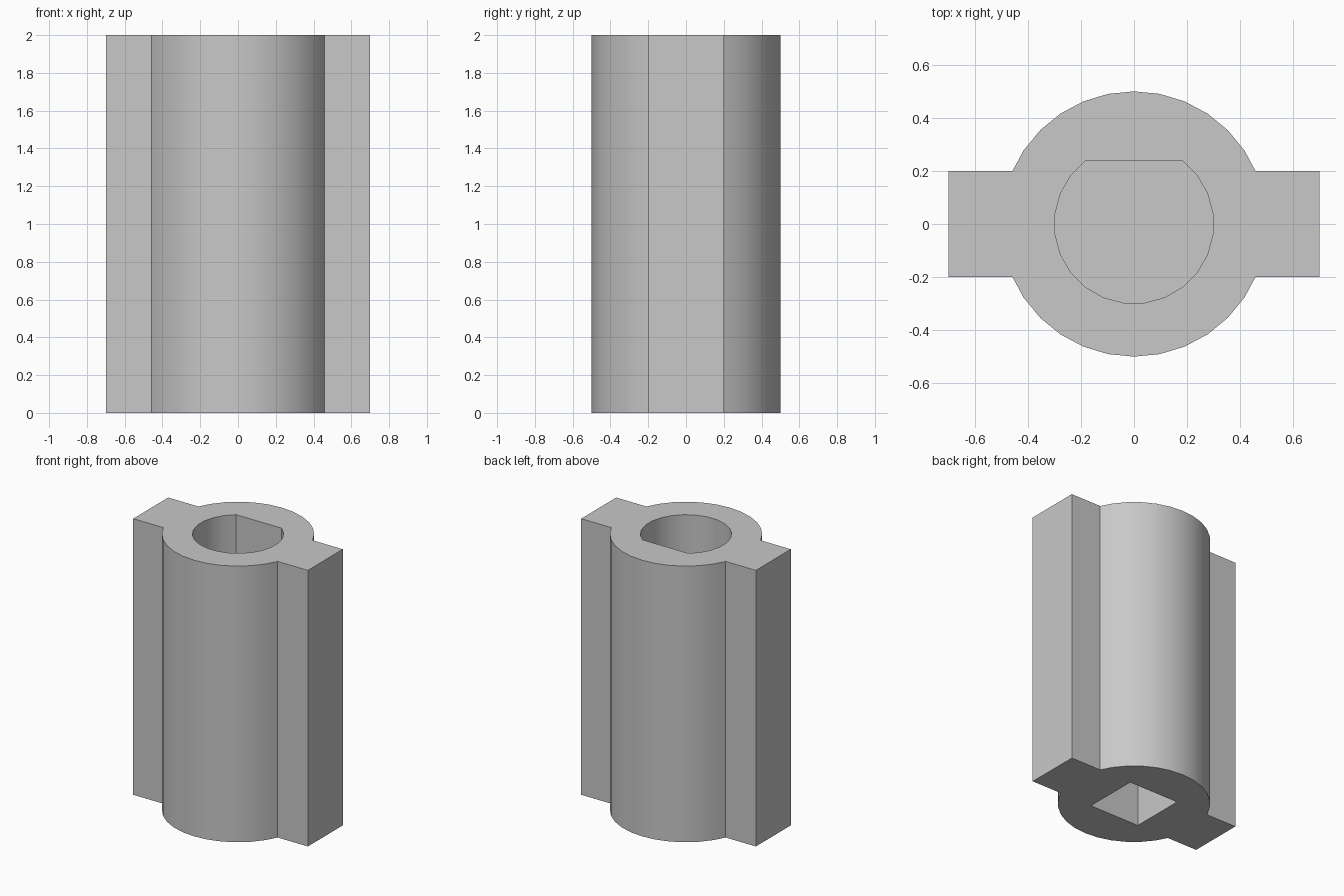
import bpy, bmesh
from math import sin, cos, radians

cube = bpy.data.objects.get("Cube")
if cube:
    bpy.data.objects.remove(cube, do_unlink=True)

HEIGHT = 2.0
SOCKET_DEPTH = 0.8

grey = bpy.data.materials.new("plain_grey")
grey.use_nodes = True
colour = (0.58, 0.58, 0.58, 1)
grey.diffuse_color = colour
grey.node_tree.nodes["Principled BSDF"].inputs["Base Color"].default_value = colour


def prism(name, outline, z0, z1):
    """Extrude a counter-clockwise outline from z0 up to z1."""
    bm = bmesh.new()
    face = bm.faces.new([bm.verts.new((x, y, z0)) for x, y in outline])
    top = bmesh.ops.extrude_face_region(bm, geom=[face])["geom"]
    for v in top:
        if isinstance(v, bmesh.types.BMVert):
            v.co.z = z1
    bmesh.ops.recalc_face_normals(bm, faces=bm.faces)
    mesh = bpy.data.meshes.new(name)
    bm.to_mesh(mesh)
    bm.free()
    mesh.materials.append(grey)
    obj = bpy.data.objects.new(name, mesh)
    bpy.context.collection.objects.link(obj)
    return obj


def arc(radius, start, step, count):
    """Points on a circle, angles in degrees from +x."""
    angles = [radians(start + step * i) for i in range(count)]
    return [(radius * cos(a), radius * sin(a)) for a in angles]


# Barrel outline with a rectangular key on each side
key_x, key_y, joint_x = 0.70, 0.20, 0.458
half = [(key_x, -key_y), (key_x, key_y), (joint_x, key_y)]
half += arc(0.5, 33.75, 11.25, 11) + [(-joint_x, key_y)]
outline = half + [(-x, -y) for x, y in half]
coupler = prism("keyed_coupler", outline, 0, HEIGHT)

# D-shaped socket from above, square socket from below
d_outline = arc(0.3, 127.5, 15, 20)
d_cutter = prism("d_socket_cutter", d_outline, HEIGHT - SOCKET_DEPTH, HEIGHT + 0.1)
s = 0.2
square_cutter = prism("square_socket_cutter",
                      [(-s, -s), (s, -s), (s, s), (-s, s)], -0.1, SOCKET_DEPTH)

bpy.ops.object.select_all(action="DESELECT")
bpy.context.view_layer.objects.active = coupler
coupler.select_set(True)
for cutter in (d_cutter, square_cutter):
    cutter.hide_render = True
    mod = coupler.modifiers.new(cutter.name, "BOOLEAN")
    mod.operation = "DIFFERENCE"
    mod.solver = "EXACT"
    mod.object = cutter
    bpy.ops.object.modifier_apply(modifier=mod.name)
    bpy.data.objects.remove(cutter, do_unlink=True)

bpy.ops.object.shade_smooth_by_angle(angle=radians(30))
